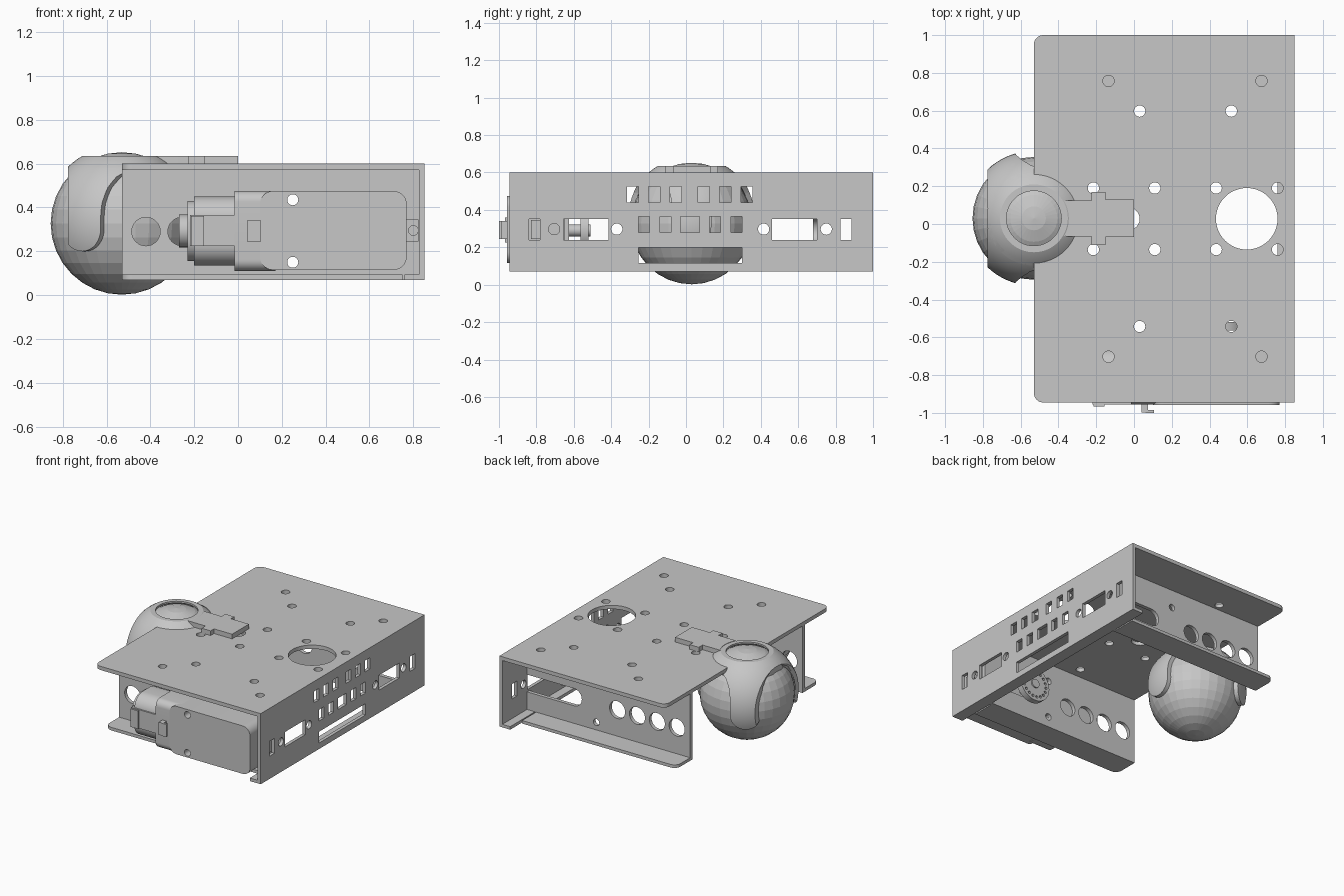
import bpy, bmesh, math
from mathutils import Matrix, Vector

if "Cube" in bpy.data.objects:
    bpy.data.objects.remove(bpy.data.objects["Cube"])

CY = 0.0275                       # chassis centre line in y
grey = bpy.data.materials.new("light_grey")
grey.diffuse_color = (0.57, 0.57, 0.57, 1)
grey.use_nodes = True
grey.node_tree.nodes["Principled BSDF"].inputs["Base Color"].default_value = grey.diffuse_color

# Axes (local x, local y, extrusion) for the three sheet directions
TOP = ((1, 0, 0), (0, 1, 0), (0, 0, 1))
SIDE = ((1, 0, 0), (0, 0, 1), (0, -1, 0))
END = ((0, 1, 0), (0, 0, 1), (1, 0, 0))


def arc(cx, cy, r, a0, a1, n=8):
    return [(cx + r * math.cos(math.radians(a0 + (a1 - a0) * i / n)),
             cy + r * math.sin(math.radians(a0 + (a1 - a0) * i / n))) for i in range(n + 1)]


def circle(cx, cy, r, n=24):
    return arc(cx, cy, r, 0, 360 - 360 / n, n - 1)


def rect(x0, x1, y0, y1, r=0.0):
    if r == 0:
        return [(x0, y0), (x1, y0), (x1, y1), (x0, y1)]
    return (arc(x1 - r, y1 - r, r, 0, 90) + arc(x0 + r, y1 - r, r, 90, 180)
            + arc(x0 + r, y0 + r, r, 180, 270) + arc(x1 - r, y0 + r, r, 270, 360))


def add_mesh(name, me, smooth=True):
    me.materials.clear()
    me.materials.append(grey)
    ob = bpy.data.objects.new(name, me)
    bpy.context.collection.objects.link(ob)
    if smooth:
        bpy.ops.object.select_all(action='DESELECT')
        ob.select_set(True)
        bpy.context.view_layer.objects.active = ob
        bpy.ops.object.shade_smooth_by_angle(angle=math.radians(30))
    return ob


def bake(ob):
    bpy.context.view_layer.update()
    dg = bpy.context.evaluated_depsgraph_get()
    me = bpy.data.meshes.new_from_object(ob.evaluated_get(dg))
    bpy.data.objects.remove(ob)
    return me


def sheet(name, loops, axes, lo, hi):
    """Extrude an outline (first loop) with holes (other loops) from lo to hi."""
    cu = bpy.data.curves.new(name, 'CURVE')
    cu.dimensions, cu.fill_mode, cu.extrude = '2D', 'BOTH', (hi - lo) / 2
    for pts in loops:
        sp = cu.splines.new('POLY')
        sp.points.add(len(pts) - 1)
        for p, (x, y) in zip(sp.points, pts):
            p.co = (x, y, 0, 1)
        sp.use_cyclic_u = True
    tmp = bpy.data.objects.new("tmp", cu)
    bpy.context.collection.objects.link(tmp)
    me = bake(tmp)
    mat = Matrix([Vector(a) for a in axes]).transposed().to_4x4()
    me.transform(mat @ Matrix.Translation((0, 0, (lo + hi) / 2)))
    bm = bmesh.new()
    bm.from_mesh(me)
    bmesh.ops.remove_doubles(bm, verts=bm.verts, dist=1e-5)
    bmesh.ops.recalc_face_normals(bm, faces=bm.faces)
    bm.to_mesh(me)
    bm.free()
    return add_mesh(name, me)


def ball(name, r, seg, rings, smooth):
    me = bpy.data.meshes.new(name)
    bm = bmesh.new()
    bmesh.ops.create_uvsphere(bm, u_segments=seg, v_segments=rings, radius=r,
                              matrix=Matrix.Translation((-0.53, 0.03, 0.327)))
    bm.to_mesh(me)
    bm.free()
    return add_mesh(name, me, smooth)


# Top plate with caster notch and mounting holes
holes = [circle(0.597, CY, 0.163, 48), circle(-0.03, CY, 0.06)]
for x, d in [(-0.135, 0.73), (0.675, 0.73), (0.03, 0.57), (0.515, 0.57),
             (-0.215, 0.163), (0.11, 0.163), (0.435, 0.163), (0.76, 0.163)]:
    holes += [circle(x, CY + s * d, 0.03) for s in (1, -1)]
outline = ([(0.85, -0.945), (0.85, 1.0)] + arc(-0.48, 0.95, 0.05, 90, 180)
           + arc(-0.53, CY, 0.235, 90, -90, 24) + arc(-0.48, -0.895, 0.05, 180, 270))
sheet("top_plate", [outline] + holes, TOP, 0.572, 0.60)

# End plate with connector openings
cuts = [rect(y - 0.03, y + 0.03, 0.44, 0.525) for y in (-0.285, -0.17, -0.055, 0.095, 0.21, 0.325)]
cuts += [rect(y - 0.03, y + 0.03, 0.28, 0.365) for y in (-0.225, -0.11, 0.155, 0.27)]
cuts += [rect(-0.03, 0.073, 0.28, 0.365), rect(-0.255, 0.30, 0.115, 0.20)]
cuts += [circle(y, 0.297, 0.03) for y in (-0.705, -0.37, 0.415, 0.75)]
cuts += [rect(a, b, 0.24, 0.352) for a, b in ((-0.655, -0.415), (0.46, 0.70), (-0.84, -0.78), (0.825, 0.885))]
sheet("end_plate", [rect(-0.945, 1.0, 0.07, 0.60)] + cuts, END, 0.825, 0.85)
sheet("end_lip", [rect(0.76, 0.85, -0.945, 1.0)], TOP, 0.07, 0.093)

# Side walls with outward bottom flanges
back_wall = ([(-0.53, 0.07), (0.825, 0.07), (0.825, 0.225)]
             + arc(0.435, 0.29, 0.065, 270, 90, 12) + [(0.825, 0.355), (0.825, 0.60), (-0.53, 0.60)])
wall_holes = [circle(x, 0.29, 0.065, 32) for x in (-0.42, -0.255, -0.09, 0.075)]
wall_holes += [circle(0.25, z, 0.025) for z in (0.15, 0.435)]
front_slot = rect(0.37, 0.72, 0.225, 0.355, 0.064)
for side, s, loops in (("back", 1, [back_wall]),
                       ("front", -1, [rect(-0.53, 0.825, 0.07, 0.60), front_slot])):
    a, b = sorted((-(CY + s * 0.6525), -(CY + s * 0.68)))
    sheet(side + "_wall", loops + wall_holes, SIDE, a, b)
    inner, outer = CY + s * 0.655, CY + s * 0.845
    corner = arc(-0.48, outer - s * 0.05, 0.05, 180, 180 - s * 90)
    sheet(side + "_flange", [[(0.75, outer), (0.75, inner), (-0.53, inner)] + corner], TOP, 0.07, 0.093)

# Gear motor on the front wall
screws = [circle(0.25, z, 0.025) for z in (0.15, 0.435)]
sheet("gearbox", [rect(0.1, 0.77, 0.115, 0.475, 0.06)] + screws, SIDE, 0.653, 0.957)
sheet("gearbox_collar", [rect(-0.955, -0.655, 0.11, 0.475, 0.05)], END, -0.015, 0.17)
sheet("motor_barrel", [rect(-0.945, -0.66, 0.135, 0.45, 0.10)], END, -0.20, 0.0)
sheet("motor_barrel_end", [rect(-0.925, -0.68, 0.155, 0.43, 0.10)], END, -0.23, -0.20)
sheet("motor_bearing", [circle(-0.80, 0.293, 0.075)], END, -0.27, -0.22)
sheet("motor_strap", [rect(-0.955, -0.655, 0.225, 0.365)], END, -0.22, 0.0)
sheet("strap_hook", [rect(-0.215, -0.155, 0.225, 0.36)], SIDE, 0.94, 0.967)
sheet("clip_foot", [rect(0.04, 0.075, 0.245, 0.34)], SIDE, 0.95, 0.998)
sheet("clip_lip", [rect(0.06, 0.105, 0.245, 0.34)], SIDE, 0.985, 1.0)
sheet("mounting_tab", [rect(0.76, 0.823, 0.245, 0.345), circle(0.80, 0.295, 0.022)], SIDE, 0.76, 0.83)
sheet("motor_axle", [circle(0.46, 0.29, 0.033)], SIDE, 0.51, 0.66)
slots = [circle(0.46 + 0.1 * math.cos(i * math.pi / 9), 0.29 + 0.1 * math.sin(i * math.pi / 9), 0.011, 8)
         for i in range(18)]
sheet("encoder_wheel", [circle(0.46, 0.29, 0.13, 36)] + slots, SIDE, 0.52, 0.565)

# Caster ball
ball("caster_ball", 0.325, 32, 16, False)


def shell_piece(name, mask, hole=None):
    """Part of a hollow sphere that lies inside the mask, cut flat on the left."""
    ob = ball(name, 0.357, 64, 32, True)
    inner = ball("tmp_inner", 0.329, 64, 32, False)
    tools = [(inner, 'DIFFERENCE'), (mask, 'INTERSECT')] + ([(hole, 'DIFFERENCE')] if hole else [])
    for cutter, op in tools:
        m = ob.modifiers.new(op, 'BOOLEAN')
        m.operation, m.object, m.solver = op, cutter, 'EXACT'
    me = bake(ob)
    for cutter, op in tools:
        bpy.data.objects.remove(cutter)
    bm = bmesh.new()
    bm.from_mesh(me)
    cut = bmesh.ops.bisect_plane(bm, geom=bm.verts[:] + bm.edges[:] + bm.faces[:], plane_co=(-0.775, 0, 0),
                                 plane_no=(-1, 0, 0), clear_outer=True)['geom_cut']
    edges = [e for e in cut if isinstance(e, bmesh.types.BMEdge)]
    if edges:
        bmesh.ops.triangle_fill(bm, edges=edges, use_beauty=True)
        bmesh.ops.recalc_face_normals(bm, faces=bm.faces)
    bm.to_mesh(me)
    bm.free()
    add_mesh(name, me)


# Caster housing: cap ring and three flared arms with rounded ends
shell_piece("caster_cap", sheet("tmp_mask", [circle(-0.53, 0.03, 0.25, 64)], TOP, 0.50, 0.635),
            sheet("tmp_hole", [circle(-0.53, 0.03, 0.145, 48)], TOP, 0.5, 0.8))
for i, deg in enumerate((0, 123, -123)):
    d = Vector((math.cos(math.radians(deg)), math.sin(math.radians(deg)), 0))
    side = Vector((0, 0, 1)).cross(d)
    flare = [(0.105, 0.42), (0.115, 0.49), (0.135, 0.54), (0.165, 0.568)]
    if i:
        flare.append((0.19, 0.60))
    profile = arc(0, 0.305, 0.105, 180, 360, 16) + flare + [(-x, z) for x, z in reversed(flare)]
    mask = sheet("tmp_mask", [profile], (side, (0, 0, 1), d), 0.14, 0.5)
    mask.data.transform(Matrix.Translation((-0.53, 0.03, 0)))
    shell_piece("caster_arm_%d" % (i + 1), mask)

# Caster mounting tongue lying on the plate
half = [(-0.36, 0.095), (-0.225, 0.095), (-0.225, 0.14), (-0.15, 0.14), (-0.15, 0.10), (0.0, 0.10)]
tongue = arc(-0.53, 0.03, 0.185, -30, 30) + [(x, 0.03 + y) for x, y in half] \
    + [(x, 0.03 - y) for x, y in reversed(half)]
sheet("caster_tongue", [tongue], TOP, 0.598, 0.635)
